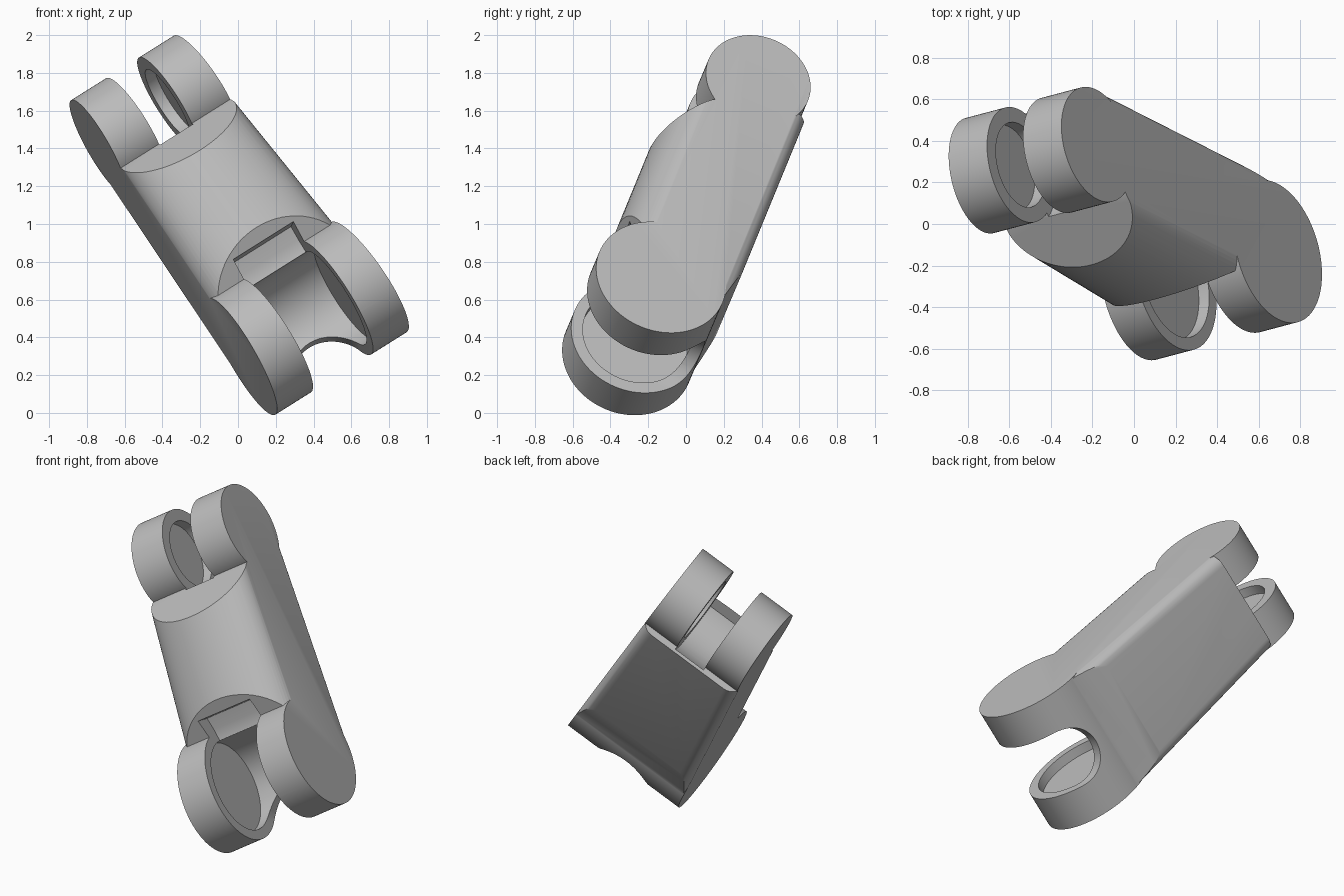
import bpy, bmesh, math
from mathutils import Matrix, Vector

cube = bpy.data.objects.get("Cube")
if cube:
    bpy.data.objects.remove(cube, do_unlink=True)

grey = bpy.data.materials.new("plain_grey")
grey.use_nodes = True
grey.diffuse_color = (0.5, 0.5, 0.5, 1)
grey.node_tree.nodes["Principled BSDF"].inputs["Base Color"].default_value = (0.5, 0.5, 0.5, 1)

# Link frame: X along the pins, Y to the domed front, Z down the link
pin = Vector((0.826, 0.219, 0.519)).normalized()
down = Vector((0.564, -0.314, -0.764))
down = (down - pin * down.dot(pin)).normalized()
front = down.cross(pin)
frame = Matrix.Translation((-0.460, 0.308, 1.585)) @ Matrix((pin, front, down)).transposed().to_4x4()

TOP = (0.0, 0.0)        # pin centres as (front, down)
LOW = (0.08, 1.45)
TOP_GAP, LOW_GAP = 0.105, 0.1925


def half_width(z):
    """The sides spread slightly towards the lower end."""
    return 0.341 + 0.0448 * z


def make(name, bm):
    bmesh.ops.recalc_face_normals(bm, faces=bm.faces)
    mesh = bpy.data.meshes.new(name)
    bm.to_mesh(mesh)
    bm.free()
    mesh.materials.append(grey)
    obj = bpy.data.objects.new(name, mesh)
    bpy.context.collection.objects.link(obj)
    return obj


def loft(name, ring_a, ring_b):
    """Solid between two matching rings."""
    bm = bmesh.new()
    a = [bm.verts.new(p) for p in ring_a]
    b = [bm.verts.new(p) for p in ring_b]
    n = len(a)
    bm.faces.new(a)
    bm.faces.new(b[::-1])
    for i in range(n):
        bm.faces.new((a[i], a[(i + 1) % n], b[(i + 1) % n], b[i]))
    return make(name, bm)


def prism(name, outline, width):
    """Side outline of (front, down) points; width is a function of down."""
    return loft(name, [(-width(z), y, z) for y, z in outline],
                [(width(z), y, z) for y, z in outline])


def disc(name, centre, radius, half, n=96):
    """Cylinder around a pin axis."""
    turns = [math.tau * i / n for i in range(n)]
    return prism(name, [(centre[0] + radius * math.sin(t), centre[1] + radius * math.cos(t))
                        for t in turns], lambda z: half)


def rod(name, start, end, radius, n=48):
    """Cylinder between two points."""
    start, end = Vector(start), Vector(end)
    axis = end - start
    bm = bmesh.new()
    bmesh.ops.create_cone(bm, cap_ends=True, segments=n, radius1=radius, radius2=radius,
                          depth=axis.length)
    turn = axis.to_track_quat('Z', 'Y').to_matrix().to_4x4()
    bm.transform(Matrix.Translation((start + end) / 2) @ turn)
    return make(name, bm)


def combine(obj, other, operation):
    other.hide_render = True
    mod = obj.modifiers.new(operation, 'BOOLEAN')
    mod.operation = operation
    mod.solver = 'EXACT'
    mod.object = other
    bpy.context.view_layer.objects.active = obj
    bpy.ops.object.modifier_apply(modifier=mod.name)
    bpy.data.objects.remove(other, do_unlink=True)


def section(z):
    """Domed front, straight sides, flat back with rounded corners."""
    half = half_width(z) + 0.004
    pts = []
    for i in range(41):
        t = math.pi * i / 40
        pts.append((half * math.cos(t), 0.18 + 0.212 * math.sin(t), z))
    r = 0.08
    for side, begin in ((-1, math.pi), (1, 1.5 * math.pi)):
        for i in range(9):
            t = begin + math.pi / 2 * i / 8
            pts.append((side * (half - r) + r * math.cos(t), -0.31 + r + r * math.sin(t), z))
    return pts


# Body, trimmed to its side profile with slanted ends
link = loft("finger_link", section(0.0), section(1.6))
profile = [(-0.4, 0.1), (0.0, 0.1), (0.187, 0.237), (0.45, 0.513), (0.45, 0.906),
           (0.2, 1.25), (0.1, 1.5), (-0.25, 1.5), (-0.313, 1.15), (-0.4, 0.8)]
combine(link, prism("trim", profile, lambda z: 0.6), 'INTERSECT')

# Rounded ends, then both sides sliced flush
combine(link, disc("upper_lugs", TOP, 0.285, 0.5), 'UNION')
combine(link, disc("lower_lugs", LOW, 0.353, 0.5), 'UNION')
slab = [(-1, -0.5), (1, -0.5), (1, 2), (-1, 2)]
combine(link, prism("side_slice", slab, half_width), 'INTERSECT')

# Gap between the upper lugs, and the slanted cord hole behind it
combine(link, disc("upper_gap", TOP, 0.305, TOP_GAP), 'DIFFERENCE')
combine(link, rod("cord_hole", (0, -0.42, -0.05), (0, 0.0, 0.37), 0.085), 'DIFFERENCE')

# Opening in front of the lower socket, leaving a neck set back from the dome
opening = [(0.7, 0.84), (0.345, 1.052), (0.23, 1.03), (0.19, 1.1), (0.16, 1.17),
           (0.16, 1.95), (0.7, 1.95)]
combine(link, prism("opening", opening, lambda z: LOW_GAP), 'DIFFERENCE')

# Rounded notch that parts the lower lugs below the back web
notch = [(LOW_GAP, 1.95), (-LOW_GAP, 1.95)]
for i in range(33):
    t = math.pi * i / 32
    notch.append((-LOW_GAP * math.cos(t), 1.68 - LOW_GAP * math.sin(t)))
combine(link, loft("notch", [(x, -0.6, z) for x, z in notch], [(x, 0.6, z) for x, z in notch]),
        'DIFFERENCE')

# Round pin bores sunk into the inner lug faces
combine(link, disc("upper_bore", TOP, 0.21, TOP_GAP + 0.06), 'DIFFERENCE')
combine(link, disc("lower_bore", LOW, 0.29, LOW_GAP + 0.06), 'DIFFERENCE')

# Tilt into place
link.data.transform(frame)
for o in bpy.context.selected_objects:
    o.select_set(False)
link.select_set(True)
bpy.context.view_layer.objects.active = link
bpy.ops.object.shade_smooth_by_angle(angle=math.radians(30))
